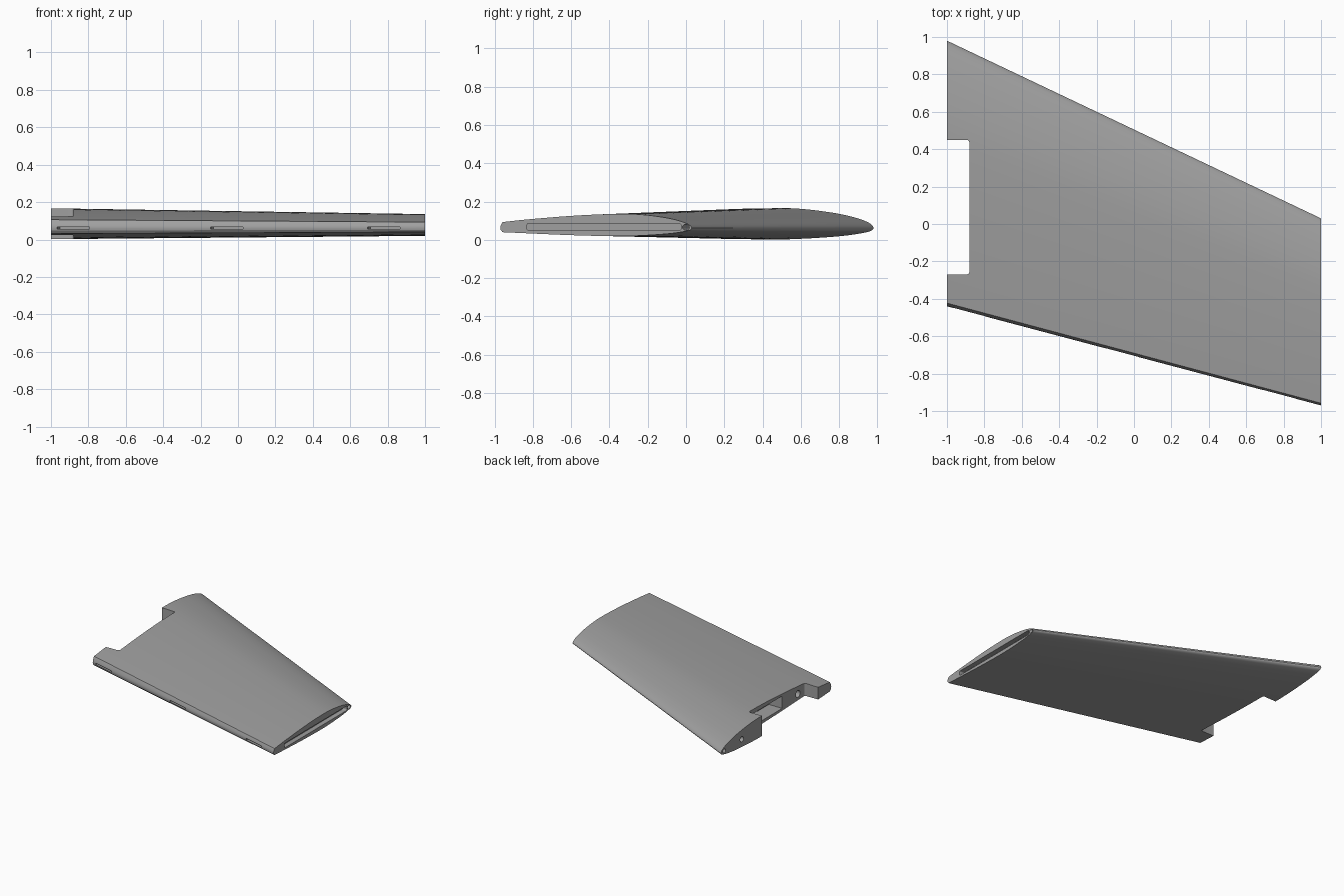
import bpy, bmesh, math
from mathutils import Vector

if "Cube" in bpy.data.objects:
    bpy.data.objects.remove(bpy.data.objects["Cube"])

grey = bpy.data.materials.new("plain grey")
grey.diffuse_color = (0.35, 0.35, 0.35, 1)
grey.use_nodes = True
grey.node_tree.nodes["Principled BSDF"].inputs["Base Color"].default_value = grey.diffuse_color

ZC = 0.062                       # chord line height
ROOT = (-1.0, 0.98, 1.42)        # x, leading edge y, chord
TIP = (1.0, 0.03, 1.0)


def new_object(name, bm):
    bmesh.ops.recalc_face_normals(bm, faces=bm.faces)
    mesh = bpy.data.meshes.new(name)
    bm.to_mesh(mesh)
    bm.free()
    obj = bpy.data.objects.new(name, mesh)
    bpy.context.collection.objects.link(obj)
    obj.data.materials.append(grey)
    return obj


def smooth_path(pts, steps=4):
    """Catmull-Rom curve through the points."""
    p = [Vector(q) for q in pts]
    p = [2 * p[0] - p[1]] + p + [2 * p[-1] - p[-2]]
    out = []
    for i in range(1, len(p) - 2):
        a, b, c, d = p[i - 1:i + 3]
        for k in range(steps):
            t = k / steps
            out.append(0.5 * (2 * b + (c - a) * t + (2 * a - 5 * b + 4 * c - d) * t * t
                              + (3 * b - a - 3 * c + d) * t ** 3))
    return out + [p[-2]]


# Airfoil section: chord fraction and height, upper trailing edge round to lower
upper = [(.988, .044), (.9, .058), (.8, .071), (.65, .088), (.5, .1), (.35, .105),
         (.25, .098), (.16, .082), (.1, .066), (.06, .051), (.03, .036), (.01, .02)]
lower = [(.01, -.015), (.03, -.023), (.06, -.031), (.1, -.039), (.16, -.047),
         (.25, -.055), (.35, -.06), (.5, -.058), (.65, -.052), (.8, -.043), (.988, -.031)]
section = smooth_path(upper + [(0, 0)] + lower)
section += [Vector((.998, -.014)), Vector((1, 0)), Vector((.998, .018))]


def ring(bm, station):
    x, lead, chord = station
    s = chord / ROOT[2]
    return [bm.verts.new((x, lead - c * chord, ZC + z * s)) for c, z in section]


# Tapered, swept wing panel
bm = bmesh.new()
a, b = ring(bm, ROOT), ring(bm, TIP)
n = len(a)
for i in range(n):
    j = (i + 1) % n
    bm.faces.new((a[i], a[j], b[j], b[i]))
bm.faces.new(a)
bm.faces.new(b)
wing = new_object("wing_panel", bm)


def box_cutter(name, lo, hi, radius=0, axis=2, angle=0):
    """Box between two corners; edges along the axis are rounded."""
    lo, hi = Vector(lo), Vector(hi)
    bm = bmesh.new()
    bmesh.ops.create_cube(bm, size=1)
    for v in bm.verts:
        v.co = Vector([v.co[k] * (hi - lo)[k] for k in range(3)])
    if radius:
        edges = [e for e in bm.edges
                 if abs((e.verts[0].co - e.verts[1].co).normalized()[axis]) > .9]
        bmesh.ops.bevel(bm, geom=edges, offset=radius, segments=4, profile=.5,
                        affect='EDGES')
    obj = new_object(name, bm)
    obj.location = (lo + hi) / 2
    obj.rotation_euler.z = angle
    return obj


def rod_cutter(name, start, end, radius):
    start, end = Vector(start), Vector(end)
    bm = bmesh.new()
    bmesh.ops.create_cone(bm, cap_ends=True, segments=24, radius1=radius,
                          radius2=radius, depth=(end - start).length)
    obj = new_object(name, bm)
    obj.location = (start + end) / 2
    obj.rotation_euler = (end - start).to_track_quat('Z', 'Y').to_euler()
    return obj


cutters = [
    # Root notch, servo pocket and its deeper round well
    box_cutter("root_notch", (-1.2, -.27, -.2), (-.88, .45, .4), .015),
    box_cutter("servo_pocket", (-.95, .02, .03), (-.76, .41, .13), .012),
    rod_cutter("servo_well", (-.78, .27, .03), (-.78, .27, .13), .1),
    # Spar holes
    rod_cutter("rear_spar_hole", (-.95, -.18, .07), (-.4, -.2, .07), .028),
    rod_cutter("front_pin_hole", (-1.1, .71, .075), (-.75, .71, .075), .022),
    # Channel along the leading edge
    rod_cutter("leading_channel", (-1.1, .9825, .066), (1.1, -.0475, .066), .016),
    # Long slot in the tip
    box_cutter("tip_slot", (.96, -.83, .049), (1.1, -.027, .086), .008, 0),
]
# Hinge slots in the trailing edge
slope = math.atan2(-.53, 2)
for x in (-.88, -.06, .78):
    y = -.44 - .265 * (x + 1)
    cutters.append(box_cutter("hinge_slot", (x - .09, y - .06, .055),
                              (x + .09, y + .06, .068), 0, 2, slope))

for c in cutters:
    c.hide_render = True
    mod = wing.modifiers.new(c.name, 'BOOLEAN')
    mod.operation = 'DIFFERENCE'
    mod.solver = 'EXACT'
    mod.object = c

# Bake the cuts, drop the helpers and shade
bpy.context.view_layer.update()
deps = bpy.context.evaluated_depsgraph_get()
cut_mesh = bpy.data.meshes.new_from_object(wing.evaluated_get(deps))
wing.modifiers.clear()
wing.data = cut_mesh
for c in cutters:
    bpy.data.objects.remove(c)
bpy.ops.object.select_all(action='DESELECT')
wing.select_set(True)
bpy.context.view_layer.objects.active = wing
bpy.ops.object.shade_smooth_by_angle(angle=math.radians(25))
